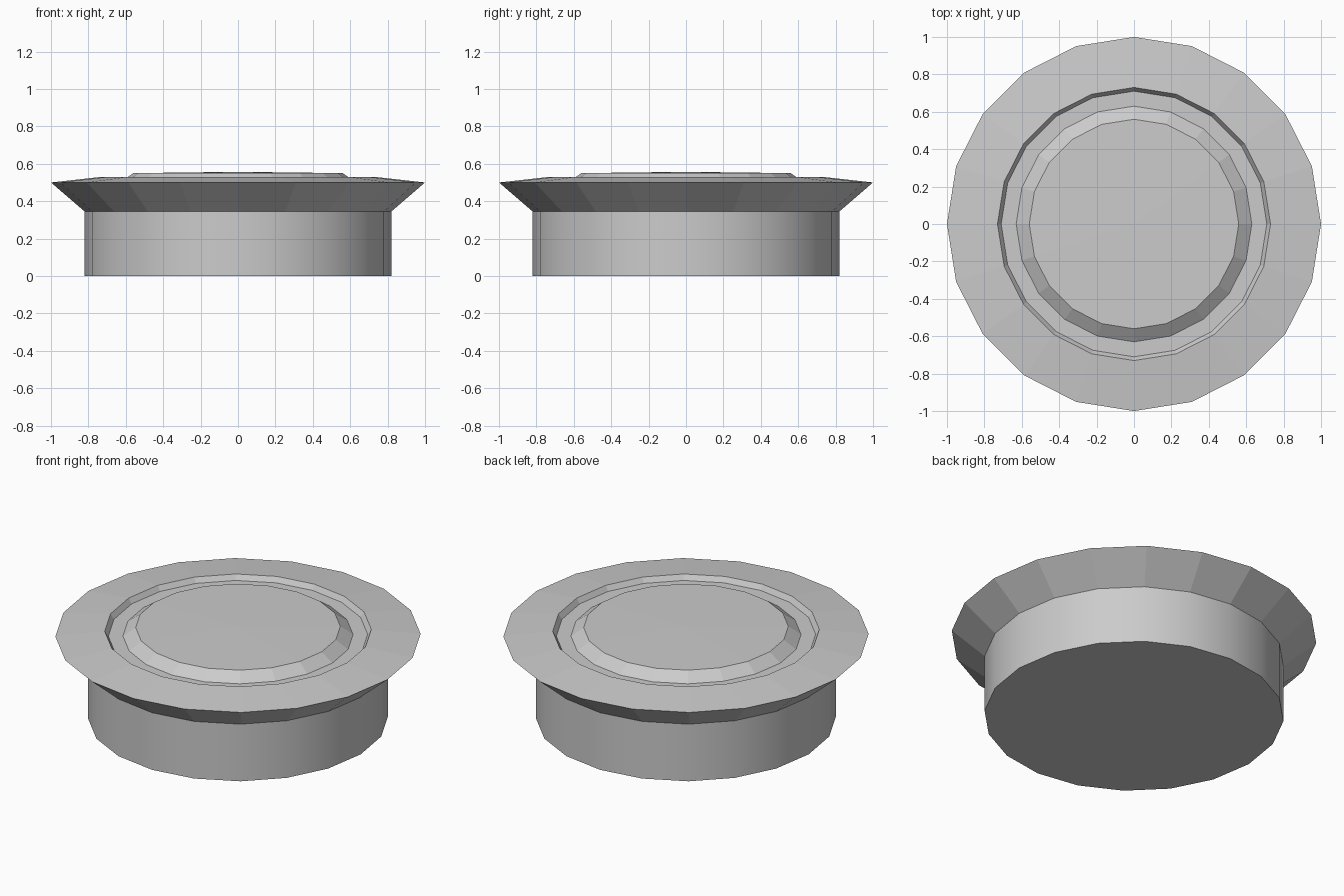
import bpy, bmesh
from math import cos, sin, tau, radians

if "Cube" in bpy.data.objects:
    bpy.data.objects.remove(bpy.data.objects["Cube"])

SIDES = 20


def lathe(name, profile, smooth=None):
    """Revolve (radius, z) points about z; radius 0 closes to a single point."""
    bm = bmesh.new()
    rings = []
    for r, z in profile:
        n = SIDES if r > 0 else 1
        rings.append([bm.verts.new((r * cos(tau * i / SIDES), r * sin(tau * i / SIDES), z))
                      for i in range(n)])
    for a, b in zip(rings, rings[1:]):
        for i in range(SIDES):
            j = (i + 1) % SIDES
            quad = [a[i % len(a)], a[j % len(a)], b[j % len(b)], b[i % len(b)]]
            bm.faces.new(list(dict.fromkeys(quad)))
    # Flat cap under an open lower ring
    if len(rings[0]) > 1:
        bm.faces.new(rings[0][::-1])
    bmesh.ops.recalc_face_normals(bm, faces=bm.faces)
    mesh = bpy.data.meshes.new(name)
    bm.to_mesh(mesh)
    bm.free()
    obj = bpy.data.objects.new(name, mesh)
    bpy.context.collection.objects.link(obj)
    if smooth:
        bpy.ops.object.select_all(action='DESELECT')
        obj.select_set(True)
        bpy.context.view_layer.objects.active = obj
        bpy.ops.object.shade_smooth_by_angle(angle=radians(smooth))
    return obj


# Smooth round base, closed where it meets the flange
lathe("base", [(0.82, 0), (0.82, 0.345)], smooth=30)

# Faceted flange, recessed groove and raised button in one surface
lathe("flange_and_button", [
    (0.82, 0.345), (1.0, 0.5), (0.73, 0.53),   # flared rim
    (0.71, 0.50), (0.63, 0.50),                # groove
    (0.56, 0.55), (0, 0.557),                  # button
])
